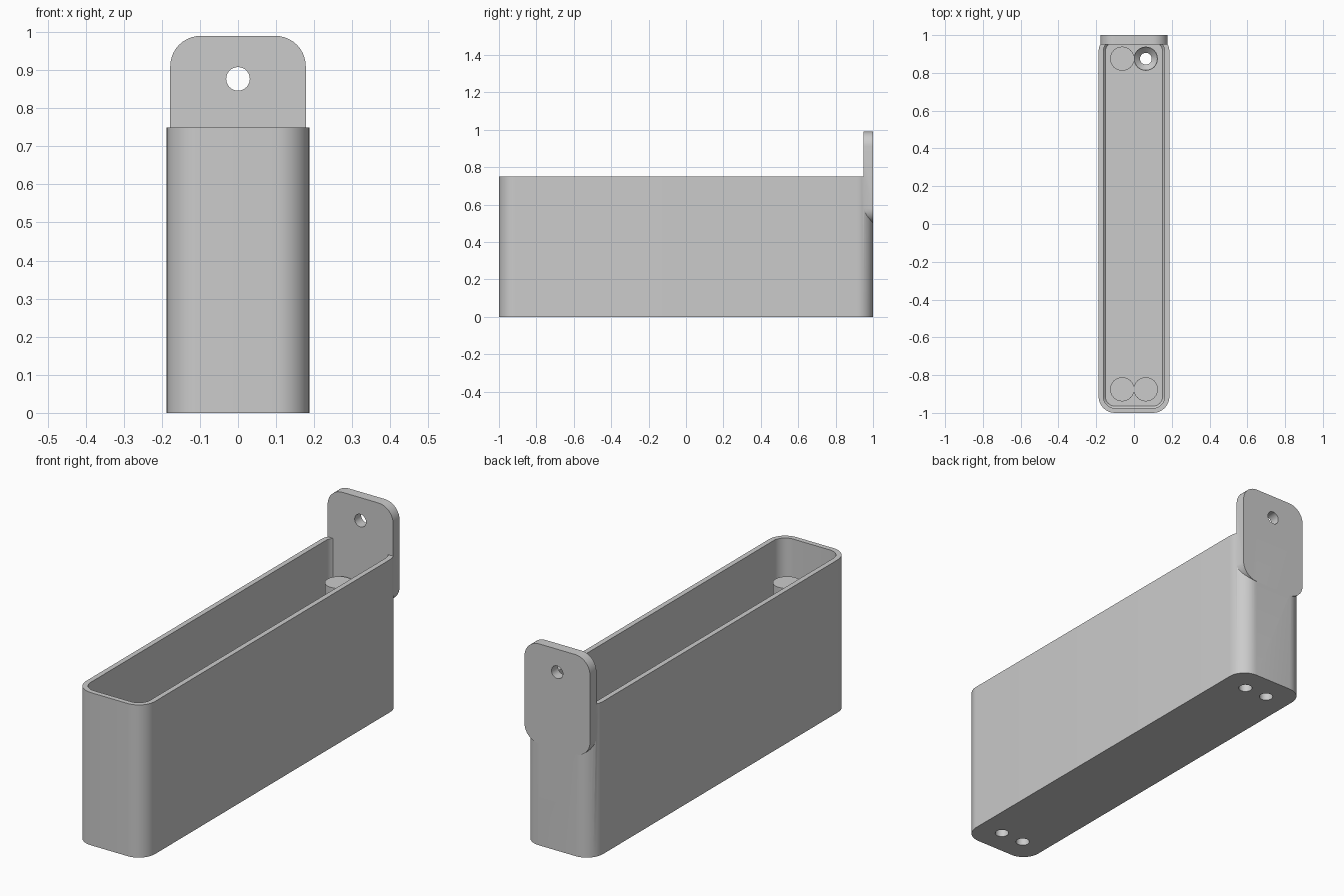
import bpy, bmesh, math
from mathutils import Matrix

cube = bpy.data.objects.get("Cube")
if cube:
    bpy.data.objects.remove(cube, do_unlink=True)

grey = bpy.data.materials.new("light_grey_plastic")
grey.use_nodes = True
grey.diffuse_color = (0.6, 0.6, 0.6, 1)
grey.node_tree.nodes["Principled BSDF"].inputs["Base Color"].default_value = (0.6, 0.6, 0.6, 1)


def rounded(hw, hh, r, n=10):
    """Rounded rectangle outline, counter-clockwise."""
    pts = []
    for q, (sx, sy) in enumerate([(1, 1), (-1, 1), (-1, -1), (1, -1)]):
        for i in range(n + 1):
            a = (q + i / n) * math.pi / 2
            pts.append((sx * (hw - r) + r * math.cos(a), sy * (hh - r) + r * math.sin(a)))
    return pts


def circle(r, n=32):
    return [(r * math.cos(math.tau * i / n), r * math.sin(math.tau * i / n)) for i in range(n)]


def loft(name, rings, matrix=Matrix()):
    """Closed solid through a stack of (outline, height) rings."""
    bm = bmesh.new()
    loops = [[bm.verts.new((x, y, z)) for x, y in pts] for pts, z in rings]
    bm.faces.new(loops[0])
    bm.faces.new(loops[-1])
    for a, b in zip(loops, loops[1:]):
        for i in range(len(a)):
            j = (i + 1) % len(a)
            bm.faces.new((a[i], a[j], b[j], b[i]))
    bmesh.ops.recalc_face_normals(bm, faces=bm.faces)
    bm.transform(matrix)
    mesh = bpy.data.meshes.new(name)
    bm.to_mesh(mesh)
    bm.free()
    mesh.materials.append(grey)
    ob = bpy.data.objects.new(name, mesh)
    bpy.context.collection.objects.link(ob)
    return ob


def combine(target, tool, operation):
    """Apply a boolean and discard the tool."""
    tool.hide_render = True
    mod = target.modifiers.new(tool.name, 'BOOLEAN')
    mod.operation, mod.solver, mod.object = operation, 'EXACT', tool
    bpy.context.view_layer.objects.active = target
    bpy.ops.object.modifier_apply(modifier=mod.name)
    bpy.data.objects.remove(tool, do_unlink=True)


# Long open tray with a softened floor edge
tray = loft("tray", [(rounded(0.1875, 1, 0.0875), 0), (rounded(0.1875, 1, 0.0875), 0.75)])
cavity = loft("cavity", [(rounded(0.152, 0.964, 0.052), 0.025),
                         (rounded(0.1625, 0.975, 0.0625), 0.036),
                         (rounded(0.1625, 0.975, 0.0625), 0.85)])
combine(tray, cavity, 'DIFFERENCE')

# Hanging tab on the back wall
upright = Matrix.Translation((0, 0, 0.745)) @ Matrix.Rotation(math.pi / 2, 4, 'X')
tab_outline = rounded(0.178, 0.245, 0.08)
combine(tray, loft("tab", [(tab_outline, -1), (tab_outline, -0.95)], upright), 'UNION')
hang = Matrix.Translation((0, 0, 0.877)) @ Matrix.Rotation(math.pi / 2, 4, 'X')
combine(tray, loft("hanging_hole", [(circle(0.031), -1.1), (circle(0.031), -0.9)], hang), 'DIFFERENCE')

# Paired screw posts at both ends, bored through and countersunk
TOP = 0.585
spots = [Matrix.Translation((x, y, 0)) for x in (-0.0625, 0.0625) for y in (-0.875, 0.875)]
for spot in spots:
    combine(tray, loft("screw_post", [(circle(0.064), 0.01), (circle(0.064), TOP)], spot), 'UNION')
for spot in spots:
    bore = loft("screw_bore", [(circle(0.031), -0.1), (circle(0.031), TOP - 0.03),
                               (circle(0.061), TOP), (circle(0.061), TOP + 0.05)], spot)
    combine(tray, bore, 'DIFFERENCE')

bpy.ops.object.select_all(action='DESELECT')
tray.select_set(True)
bpy.context.view_layer.objects.active = tray
bpy.ops.object.shade_smooth_by_angle(angle=math.radians(30))
